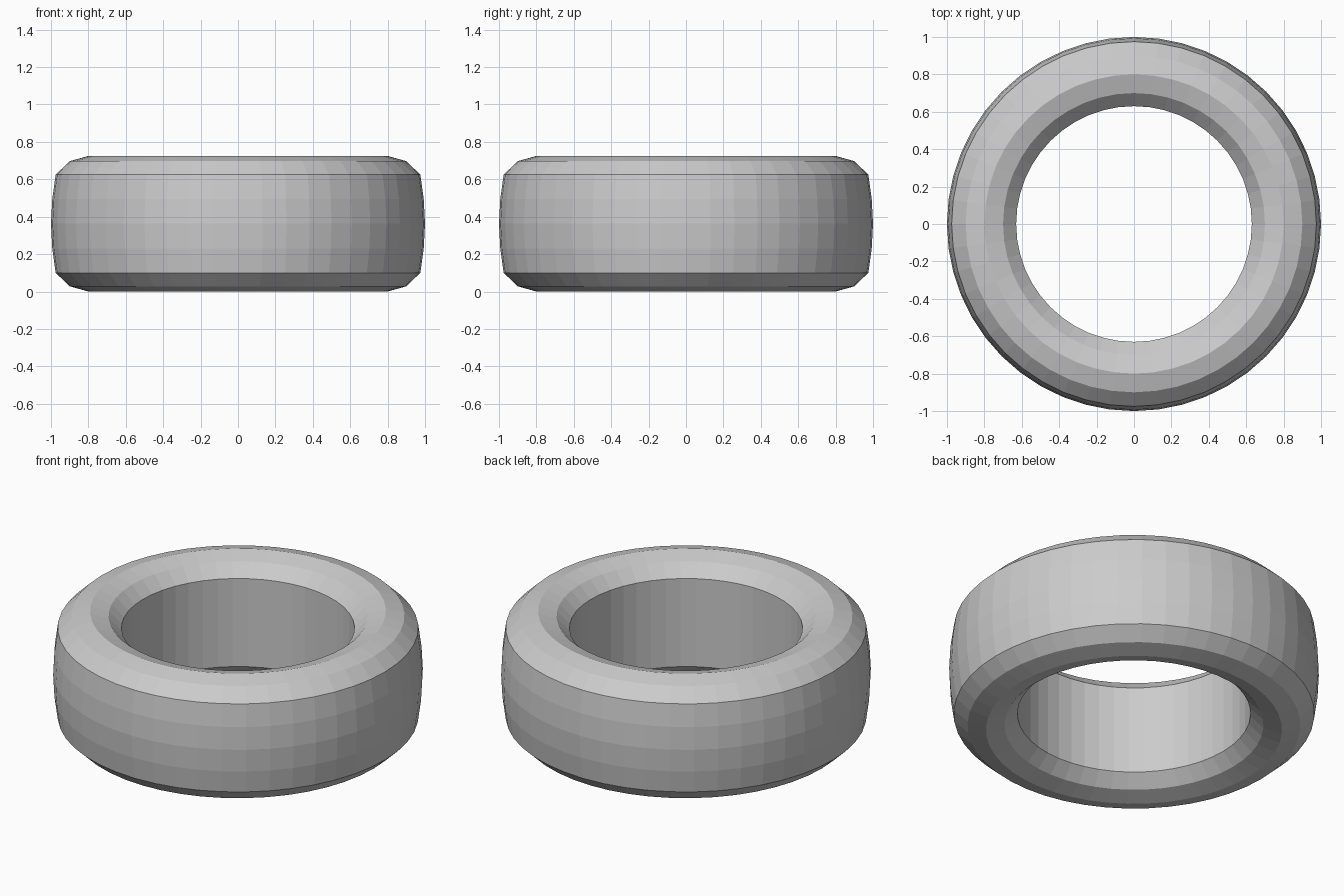
import bpy, bmesh, math

if "Cube" in bpy.data.objects:
    bpy.data.objects.remove(bpy.data.objects["Cube"])

SEGMENTS = 48
MID = 0.3625

# Upper half of the tyre cross-section: (radius, height), inner wall to tread centre
upper = [(0.63, 0.625), (0.70, 0.695), (0.80, 0.725), (0.90, 0.697),
         (0.975, 0.625), (0.993, 0.495), (1.0, MID)]
# Mirror for the lower half
profile = upper + [(r, 2 * MID - z) for r, z in reversed(upper[:-1])]

# Revolve the closed profile into a ring
bm = bmesh.new()
rings = []
for i in range(SEGMENTS):
    a = 2 * math.pi * i / SEGMENTS
    rings.append([bm.verts.new((r * math.cos(a), r * math.sin(a), z)) for r, z in profile])
n = len(profile)
for i in range(SEGMENTS):
    a, b = rings[i], rings[(i + 1) % SEGMENTS]
    for j in range(n):
        k = (j + 1) % n
        bm.faces.new((a[j], a[k], b[k], b[j]))
bmesh.ops.recalc_face_normals(bm, faces=bm.faces)

mesh = bpy.data.meshes.new("tyre")
bm.to_mesh(mesh)
bm.free()
bpy.context.collection.objects.link(bpy.data.objects.new("tyre", mesh))
